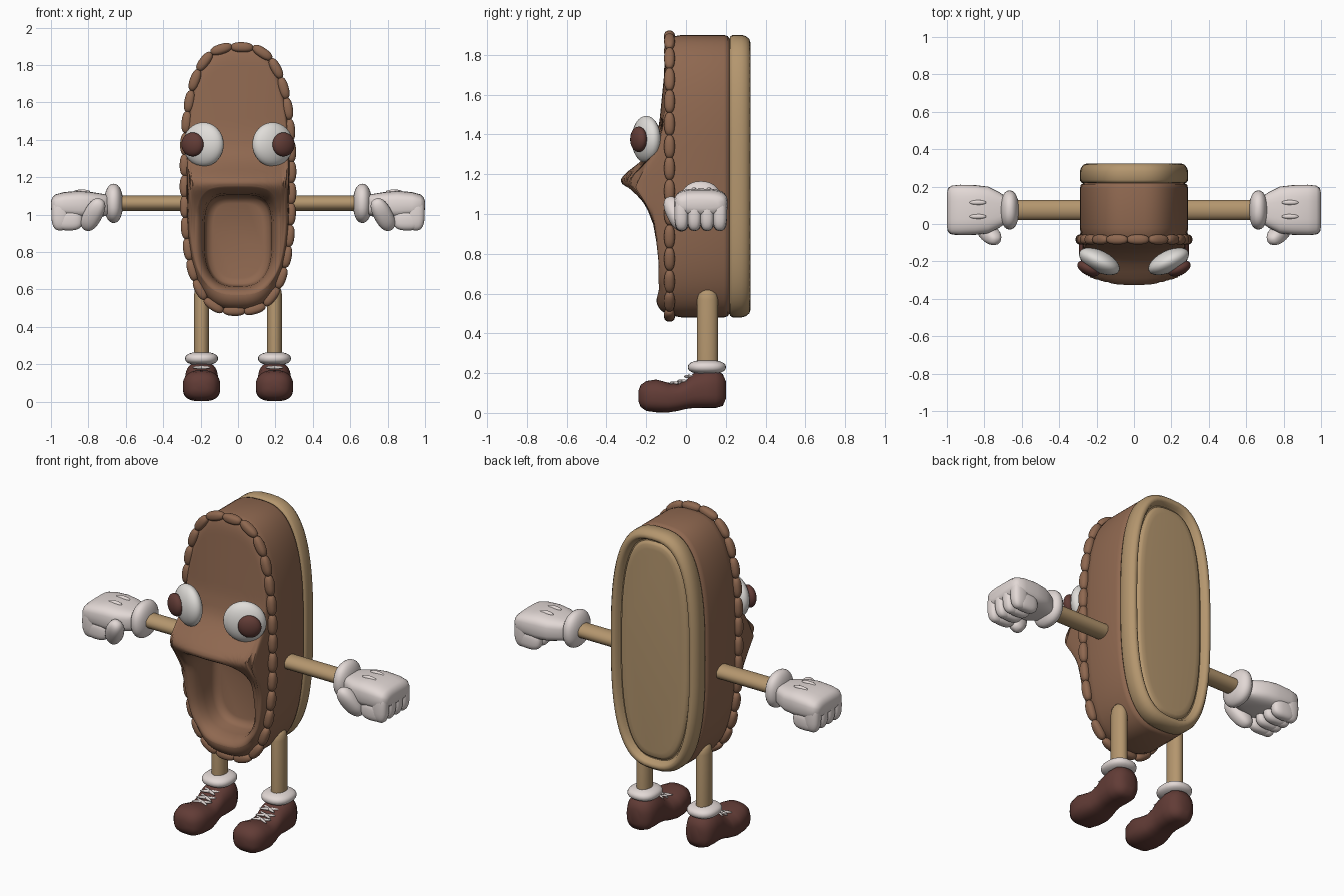
import bpy, bmesh, math
from mathutils import Vector, Matrix, Euler

cube = bpy.data.objects.get("Cube")
if cube:
    bpy.data.objects.remove(cube, do_unlink=True)


def material(name, rgb):
    lin = [(c / 255 / 12.92) if c < 11 else ((c / 255 + 0.055) / 1.055) ** 2.4 for c in rgb]
    m = bpy.data.materials.new(name)
    m.use_nodes = True
    m.diffuse_color = (*lin, 1)
    m.node_tree.nodes["Principled BSDF"].inputs["Base Color"].default_value = (*lin, 1)
    return m


LEATHER = material("brown leather", (143, 104, 80))
TAN = material("tan", (180, 150, 110))
BOOT = material("dark red brown", (98, 60, 54))
GLOVE = material("glove white", (226, 216, 213))
EYE = material("eye white", (224, 221, 217))
SEG = 64


def finish(name, bm, mat, side=1):
    for v in bm.verts:
        v.co.x *= side
    bmesh.ops.recalc_face_normals(bm, faces=bm.faces)
    mesh = bpy.data.meshes.new(name)
    bm.to_mesh(mesh)
    bm.free()
    for p in mesh.polygons:
        p.use_smooth = True
    mesh.set_sharp_from_angle(angle=math.radians(60))
    mesh.materials.append(mat)
    obj = bpy.data.objects.new(name, mesh)
    bpy.context.collection.objects.link(obj)
    return obj


def loft(name, rings, mat, side=1):
    """Skin a list of closed rings and cap both ends."""
    bm = bmesh.new()
    loops = [[bm.verts.new(p) for p in ring] for ring in rings]
    for a, b in zip(loops, loops[1:]):
        for i in range(len(a)):
            j = (i + 1) % len(a)
            bm.faces.new((a[i], a[j], b[j], b[i]))
    bm.faces.new(loops[0])
    bm.faces.new(loops[-1])
    return finish(name, bm, mat, side)


def blob(name, center, radii, mat, side=1, rot=(0, 0, 0), power=1.0):
    """Ellipsoid; a power below 1 makes it boxier."""
    bm = bmesh.new()
    bmesh.ops.create_uvsphere(bm, u_segments=24, v_segments=16, radius=1)
    for v in bm.verts:
        v.co = Vector([math.copysign(abs(c) ** power, c) for c in v.co])
    place = Matrix.Translation(center) @ Euler([math.radians(a) for a in rot]).to_matrix().to_4x4()
    bm.transform(place @ Matrix.Diagonal((*radii, 1)))
    return finish(name, bm, mat, side)


def oval(rx, ry, n_up, n_down=None, count=SEG):
    """Superellipse points."""
    pts = []
    for i in range(count):
        a = 2 * math.pi * i / count
        c, s = math.cos(a), math.sin(a)
        n = n_up if s >= 0 else (n_down or n_up)
        pts.append((rx * math.copysign(abs(c) ** (2 / n), c),
                    ry * math.copysign(abs(s) ** (2 / n), s)))
    return pts


def outline(inset, y, count=SEG):
    return [Vector((x, y, z + 1.19)) for x, z in oval(0.29 - inset, 0.71 - inset, 2.8, count=count)]


def mouth(inset):
    return [Vector((x, 0, z + 0.86)) for x, z in oval(0.225 - inset, 0.29 - inset, 4, 2.7)]


# Front profile of the upper: (z, y)
PROFILE = [(0.4, -0.14), (0.6, -0.15), (0.75, -0.155), (0.9, -0.175), (1.0, -0.2), (1.07, -0.25),
           (1.14, -0.315), (1.17, -0.33), (1.2, -0.31), (1.27, -0.22), (1.33, -0.165),
           (1.45, -0.135), (1.9, -0.09)]


def front_y(x, z):
    for (z0, y0), (z1, y1) in zip(PROFILE, PROFILE[1:]):
        if z <= z1:
            break
    y = y0 + (y1 - y0) * (z - z0) / (z1 - z0)
    return y * (1 - 0.2 * (x / 0.29) ** 2)


# Body: mouth cavity, lip, front, sides, back
EDGE_Y, FLOOR_Y, STEPS = -0.075, 0.04, 26
rings = []
for inset, mix in [(0.09, 1), (0.06, 0.95), (0.05, 0.8), (0.045, 0.45), (0.035, 0.2), (0.015, 0.04)]:
    ring = mouth(inset)
    for p in ring:
        p.y = front_y(p.x, p.z) * (1 - mix) + FLOOR_Y * mix
    rings.append(ring)
for k in range(STEPS + 1):
    t = 0.5 - 0.5 * math.cos(math.pi * k / STEPS)
    ring = []
    for a, b in zip(mouth(0), outline(0.015, 0)):
        p = a.lerp(b, t)
        u = min(1, (b - p).length / 0.07)
        p.y = EDGE_Y + (front_y(p.x, p.z) - EDGE_Y) * math.sqrt(1 - (1 - u) ** 2)
        ring.append(p)
    rings.append(ring)
for inset, y in [(0.005, -0.05), (0, -0.02), (0, 0.19), (0.006, 0.21), (0.025, 0.222)]:
    rings.append(outline(inset, y))
loft("slipper_body", rings, LEATHER)

# Sole with raised rim, groove and inner panel
SOLE = [(0.03, 0.215), (0.008, 0.222), (0, 0.235), (0, 0.28), (0.006, 0.3), (0.02, 0.318),
        (0.035, 0.323), (0.048, 0.315), (0.056, 0.297), (0.062, 0.285), (0.068, 0.285),
        (0.074, 0.296), (0.085, 0.302), (0.11, 0.304)]
loft("sole", [outline(i, y) for i, y in SOLE], TAN)

# Stitches spaced evenly round the front edge
path = outline(0.005, -0.083, 720)
lengths = [(path[i] - path[i - 1]).length for i in range(len(path))]
COUNT = 30
gap, walked, made = sum(lengths) / COUNT, 0, 0
for i, step in enumerate(lengths):
    walked += step
    if walked >= (made + 0.5) * gap and made < COUNT:
        d = path[i] - path[i - 1]
        blob(f"stitch_{made + 1}", path[i], (0.06, 0.027, 0.027), LEATHER,
             rot=(0, -math.degrees(math.atan2(d.z, d.x)), 0), power=0.85)
        made += 1

BOOT_CUTS = [(-0.24, 0.06, 0.11, 0.03), (-0.228, 0.03, 0.14, 0.065), (-0.2, 0.01, 0.16, 0.088),
             (-0.15, 0.003, 0.168, 0.1), (-0.09, 0.002, 0.152, 0.1), (-0.04, 0.01, 0.145, 0.09),
             (0.0, 0.02, 0.165, 0.083), (0.04, 0.025, 0.2, 0.083), (0.1, 0.025, 0.215, 0.088),
             (0.15, 0.025, 0.215, 0.084), (0.185, 0.035, 0.195, 0.065), (0.2, 0.07, 0.16, 0.03)]
HAND_CUTS = [(0.67, 0.06, 0.05), (0.72, 0.095, 0.06), (0.78, 0.125, 0.07), (0.85, 0.133, 0.077),
             (0.93, 0.135, 0.07), (0.975, 0.13, 0.058), (0.993, 0.115, 0.042), (1.0, 0.09, 0.02)]
HIP, ARM_Y = 0.195, 0.075

for side, tag in ((1, "left"), (-1, "right")):
    # Eye and pupil
    blob(tag + "_eye", (0.185, -0.2, 1.375), (0.118, 0.058, 0.118), EYE, side, (0, 0, 26))
    blob(tag + "_pupil", (0.243, -0.238, 1.375), (0.064, 0.036, 0.064), BOOT, side, (0, 0, 26))

    # Arm and leg
    loft(tag + "_arm", [[(x, ARM_Y + a, 1.06 + b) for a, b in oval(0.054, 0.041, 2, count=32)]
                        for x in (0.2, 0.68)], TAN, side)
    loft(tag + "_leg", [[(HIP + a * s, 0.108 + b * s, z) for a, b in oval(0.04, 0.052, 2, count=32)]
                        for z, s in ((0.2, 1), (0.57, 1), (0.6, 0.88), (0.62, 0.55))], TAN, side)

    # Glove: cuff, palm, curled fingers, thumb, seams on the back of the hand
    blob(tag + "_glove_cuff", (0.665, ARM_Y, 1.06), (0.05, 0.105, 0.105), GLOVE, side, power=0.9)
    loft(tag + "_palm", [[(x, ARM_Y + a, 1.05 + b) for a, b in oval(w, h, 3.2, count=32)]
                         for x, w, h in HAND_CUTS], GLOVE, side)
    for i in range(4):
        y = -0.022 + 0.064 * i
        blob(f"{tag}_finger_{i + 1}", (0.95, y, 1.005), (0.048, 0.036, 0.09), GLOVE, side, power=0.75)
        blob(f"{tag}_fingertip_{i + 1}", (0.905, y, 0.97), (0.075, 0.035, 0.055), GLOVE, side, power=0.75)
    blob(tag + "_thumb", (0.775, -0.05, 1.0), (0.05, 0.046, 0.1), GLOVE, side, (25, -28, 0), 0.85)
    for y in (0.04, 0.115):
        blob(tag + "_glove_seam", (0.835, y, 1.122), (0.045, 0.013, 0.012), GLOVE, side)

    # Boot, sock and laces
    loft(tag + "_boot", [[(HIP + a, y, (lo + hi) / 2 + b)
                          for a, b in oval(w, (hi - lo) / 2, 2.4, 2.8, 32)]
                         for y, lo, hi, w in BOOT_CUTS], BOOT, side)
    blob(tag + "_sock", (HIP, 0.105, 0.23), (0.088, 0.096, 0.036), GLOVE, side, power=0.85)
    for y, z in ((-0.06, 0.15), (-0.02, 0.16), (0.015, 0.183)):
        for turn in (-25, 25):
            blob(tag + "_lace", (HIP, y, z), (0.055, 0.008, 0.009), GLOVE, side, (0, 0, turn))
